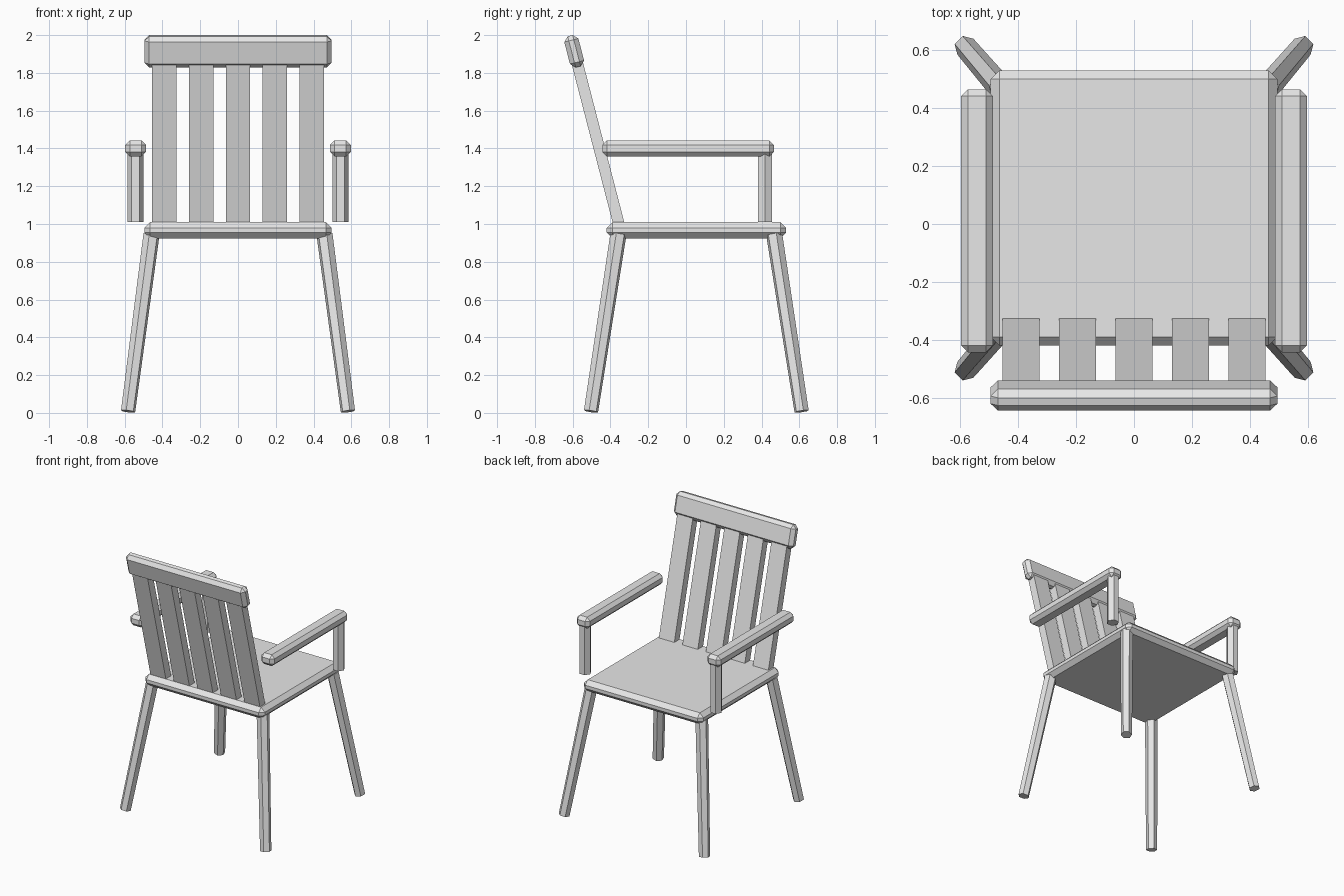
import bpy
import math
from mathutils import Vector

cube = bpy.data.objects.get("Cube")
if cube:
    bpy.data.objects.remove(cube, do_unlink=True)

GREY = (0.8, 0.8, 0.8, 1.0)
mat = bpy.data.materials.new("light_grey")
mat.use_nodes = True
mat.diffuse_color = GREY
bsdf = next(n for n in mat.node_tree.nodes if n.type == 'BSDF_PRINCIPLED')
bsdf.inputs["Base Color"].default_value = GREY

LEAN = math.radians(14.5)  # backward tilt of the backrest


def box(name, centre, size, bevel=0.0, tilt=0.0):
    """Box with optional flat chamfer, tilted about x."""
    bpy.ops.mesh.primitive_cube_add(size=1, location=centre)
    ob = bpy.context.object
    ob.name = name
    for v in ob.data.vertices:
        v.co = Vector(a * b for a, b in zip(v.co, size))
    ob.rotation_euler.x = tilt
    if bevel:
        mod = ob.modifiers.new("chamfer", 'BEVEL')
        mod.width = bevel
        mod.segments = 1
    ob.data.materials.append(mat)
    return ob


def hex_bar(name, start, end, r_start, r_end, turn):
    """Six-sided bar between two points, turned about its own axis."""
    start, end = Vector(start), Vector(end)
    axis = end - start
    bpy.ops.mesh.primitive_cone_add(vertices=6, radius1=r_start, radius2=r_end,
                                    depth=axis.length, location=(start + end) / 2)
    ob = bpy.context.object
    ob.name = name
    ob.rotation_mode = 'QUATERNION'
    swing = Vector((0, 0, 1)).rotation_difference(axis)
    spin = Vector((1, 0, 0)).rotation_difference(
        Vector((math.cos(turn), math.sin(turn), 0)))
    ob.rotation_quaternion = swing @ spin
    ob.data.materials.append(mat)
    return ob


# Seat
box("seat", (0, 0.055, 0.967), (0.99, 0.95, 0.085), bevel=0.03)

# Backrest slats and head rail
slat_len = 0.93
for i in range(5):
    mid = Vector((0.195 * (i - 2), -0.358, 1.01))
    mid += Vector((0, -math.sin(LEAN), math.cos(LEAN))) * (slat_len / 2 - 0.03)
    box(f"back_slat_{i + 1}", mid, (0.128, 0.06, slat_len), tilt=LEAN)
box("head_rail", (0, -0.592, 1.9145), (0.99, 0.077, 0.17), bevel=0.025, tilt=LEAN)

# Arms and splayed legs, one set per side
for side, s in (("left", 1), ("right", -1)):
    box(f"{side}_armrest", (s * 0.542, 0.011, 1.4), (0.11, 0.908, 0.085), bevel=0.024)
    hex_bar(f"{side}_arm_post", (s * 0.543, 0.418, 1.01), (s * 0.543, 0.418, 1.39),
            0.043, 0.043, math.pi / 2)
    for end, f, foot_y, top_y in (("front", 1, 0.612, 0.467), ("back", -1, -0.503, -0.358)):
        hex_bar(f"{end}_{side}_leg", (s * 0.582, foot_y, 0.008), (s * 0.458, top_y, 0.945),
                0.039, 0.044, math.atan2(f, s))
